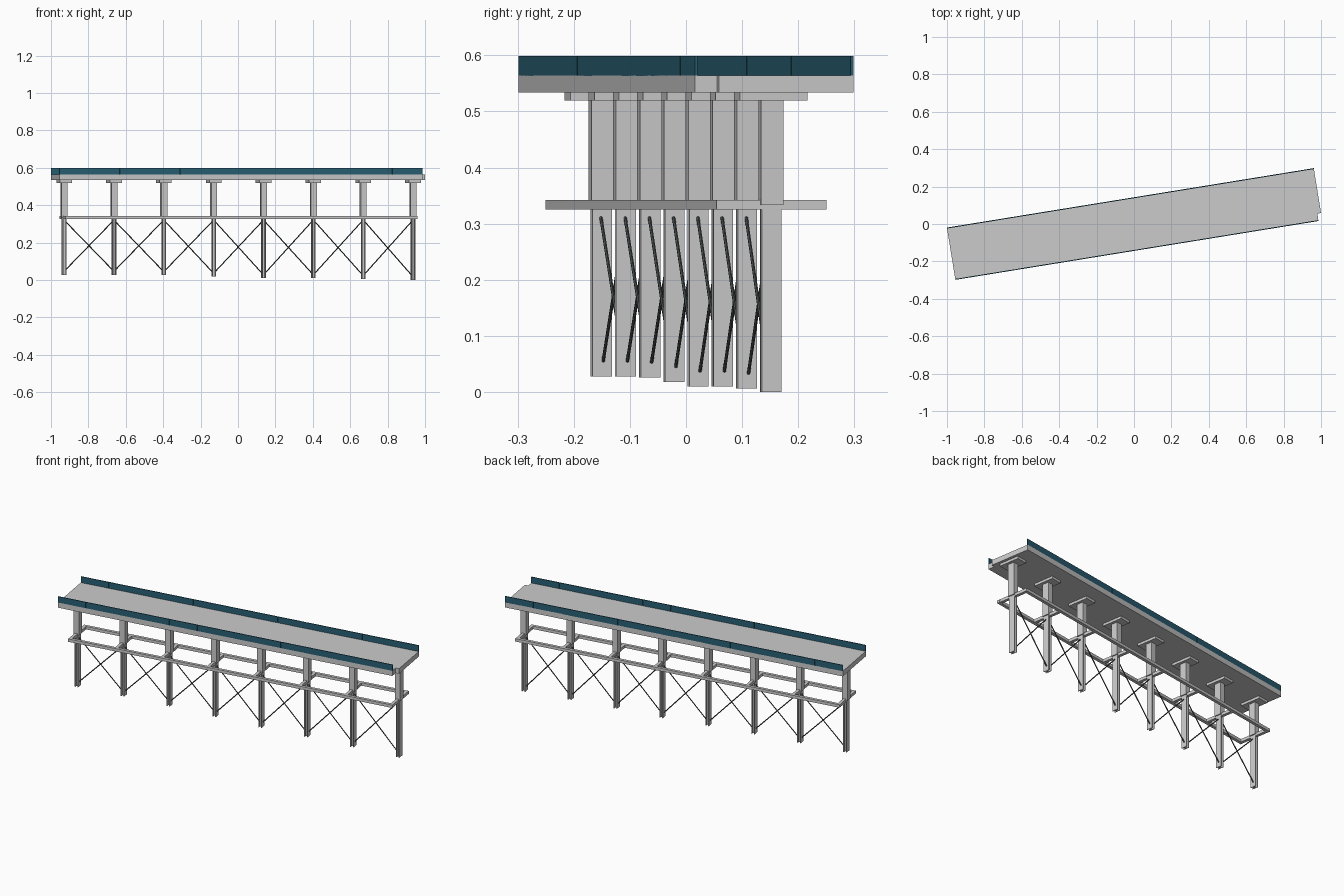
import bpy, bmesh, math
from mathutils import Matrix, Vector

if "Cube" in bpy.data.objects:
    bpy.data.objects.remove(bpy.data.objects["Cube"])

# Everything is laid out along a local axis, then turned to the bridge heading
FRAME = Matrix.Translation((0.003, 0, 0)) @ Matrix.Rotation(math.radians(9.2), 4, 'Z')
L, W = 1.987, 0.283
STEP = 0.27
BASES = [0.028, 0.028, 0.026, 0.018, 0.010, 0.010, 0.006, 0.0]
XS = [(i - 3.5) * STEP for i in range(8)]


def material(name, color):
    m = bpy.data.materials.new(name)
    m.diffuse_color = color
    m.use_nodes = True
    m.node_tree.nodes["Principled BSDF"].inputs["Base Color"].default_value = m.diffuse_color
    return m


BLUE = material("blue_rail", (0.022, 0.115, 0.175, 1))
DARK = material("dark_steel", (0.07, 0.08, 0.08, 1))


def prism(name, profile, z0, z1, mat=None, offset=(0, 0)):
    """Extrude a plan outline from z0 to z1."""
    bm = bmesh.new()
    face = bm.faces.new([bm.verts.new((x + offset[0], y + offset[1], z0)) for x, y in profile])
    top = bmesh.ops.extrude_face_region(bm, geom=[face])["geom"]
    bmesh.ops.translate(bm, vec=(0, 0, z1 - z0),
                        verts=[v for v in top if isinstance(v, bmesh.types.BMVert)])
    bmesh.ops.recalc_face_normals(bm, faces=bm.faces[:])
    return finish(name, bm, mat)


def finish(name, bm, mat):
    me = bpy.data.meshes.new(name)
    bm.to_mesh(me)
    bm.free()
    ob = bpy.data.objects.new(name, me)
    ob.matrix_world = FRAME
    bpy.context.collection.objects.link(ob)
    if mat:
        me.materials.append(mat)
    return ob


def box(name, x0, x1, y0, y1, z0, z1, mat=None):
    return prism(name, [(x0, y0), (x1, y0), (x1, y1), (x0, y1)], z0, z1, mat)


def rod(name, a, b, r, mat):
    a, b = Vector(a), Vector(b)
    d = b - a
    bm = bmesh.new()
    bmesh.ops.create_cone(bm, cap_ends=True, segments=6, radius1=r, radius2=r, depth=d.length,
                          matrix=Matrix.Translation((a + b) / 2) @ d.to_track_quat('Z', 'Y').to_matrix().to_4x4())
    return finish(name, bm, mat)


# Deck slab, notched at one corner
h, w = L / 2, W / 2
prism("deck_slab", [(-h, -w), (h - 0.02, -w), (h - 0.02, -w + 0.04), (h, -w + 0.04), (h, w), (-h, w)],
      0.534, 0.564)

# Side rails made of butted panels
for side in (-1, 1):
    end = h - 0.02 if side < 0 else h
    n = 12
    pitch = (end + h) / n
    y = side * (w - 0.0025)
    for k in range(n):
        x = -h + k * pitch
        box("rail_panel", x, x + pitch - (0.001 if k < n - 1 else 0),
            y - 0.0025, y + 0.0025, 0.563, 0.599, BLUE)

# I-section outline for the piles
a, b, f, t = 0.010, 0.0175, 0.006, 0.003
I_BEAM = [(-a, -b), (-f, -b), (-f, -t), (f, -t), (f, -b), (a, -b),
          (a, b), (f, b), (f, t), (-f, t), (-f, b), (-a, b)]

# Piers: pile, column, cap and cross beam
for x, z in zip(XS, BASES):
    prism("pile", I_BEAM, z, 0.335, None, (x, 0))
    box("column", x - 0.016, x + 0.016, -0.020, 0.020, 0.333, 0.521)
    box("column_cap", x - 0.0325, x + 0.0325, -0.061, 0.061, 0.520, 0.535)
    box("cross_beam", x - 0.0085, x + 0.0085, -0.083, 0.083, 0.325, 0.342)

# Long beams either side of the piers
for side in (-1, 1):
    y = side * 0.0905
    box("long_beam", -0.954, 0.954, y - 0.0085, y + 0.0085, 0.325, 0.342)

# Crossed bracing in each bay
for i in range(7):
    x0, x1 = XS[i] + 0.009, XS[i + 1] - 0.009
    rod("cross_brace", (x0, -0.002, 0.311), (x1, -0.002, BASES[i + 1] + 0.027), 0.003, DARK)
    rod("cross_brace", (x0, 0.002, BASES[i] + 0.027), (x1, 0.002, 0.311), 0.003, DARK)
